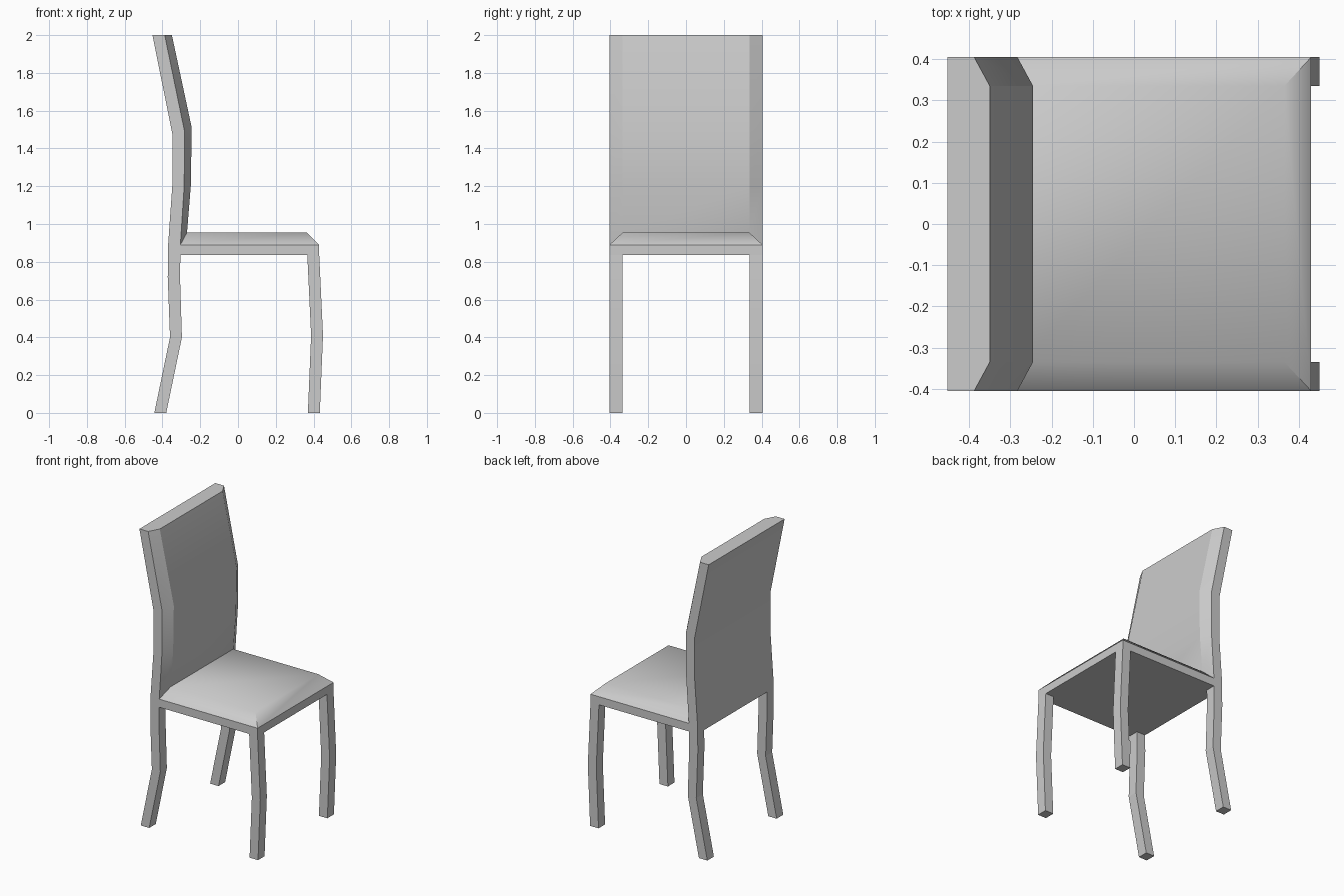
import bpy
import bmesh

if "Cube" in bpy.data.objects:
    bpy.data.objects.remove(bpy.data.objects["Cube"])

W, I = 0.405, 0.335  # outer and inner half widths


def loft(name, rings, smooth=0.5):
    """Skin a stack of matching closed rings and cap both ends."""
    bm = bmesh.new()
    rows = [[bm.verts.new(p) for p in ring] for ring in rings]
    n = len(rows[0])
    for a, b in zip(rows, rows[1:]):
        for i in range(n):
            j = (i + 1) % n
            bm.faces.new((a[i], a[j], b[j], b[i]))
    bm.faces.new(rows[0][::-1])
    bm.faces.new(rows[-1])
    bmesh.ops.recalc_face_normals(bm, faces=bm.faces)
    mesh = bpy.data.meshes.new(name)
    bm.to_mesh(mesh)
    bm.free()
    ob = bpy.data.objects.new(name, mesh)
    bpy.context.collection.objects.link(ob)
    bpy.ops.object.select_all(action='DESELECT')
    ob.select_set(True)
    bpy.context.view_layer.objects.active = ob
    bpy.ops.object.shade_smooth_by_angle(angle=smooth)
    return ob


def rect(x0, x1, y0, y1, z):
    return [(x0, y0, z), (x1, y0, z), (x1, y1, z), (x0, y1, z)]


# Bent legs: (rear x, front x, z) from floor to seat
front_path = [(0.37, 0.433, 0), (0.387, 0.45, 0.41), (0.367, 0.43, 0.835)]
back_path = [(-0.443, -0.38, 0), (-0.36, -0.297, 0.40),
             (-0.372, -0.307, 0.72), (-0.37, -0.305, 0.835)]
for side, (y0, y1) in (("left", (-W, -I)), ("right", (I, W))):
    for part, path in (("front", front_path), ("back", back_path)):
        loft(f"{part}_leg_{side}", [rect(a, b, y0, y1, z) for a, b, z in path], 0.1)

# Seat: flat frame with a softly shaded sloping cushion top
loft("seat_frame", [rect(-0.305, 0.43, -W, W, z) for z in (0.835, 0.89)])
loft("seat_cushion", [rect(-0.305, 0.43, -W, W, 0.89),
                      rect(-0.27, 0.365, -I, I, 0.955)], 0.9)

# Backrest: (x, z) of the rear edge, side front edge and raised pad
back_rows = [
    ((-0.37, 0.835), (-0.305, 0.835), (-0.305, 0.835)),
    ((-0.37, 0.89), (-0.305, 0.89), (-0.27, 0.955)),
    ((-0.348, 1.20), (-0.285, 1.20), (-0.25, 1.20)),
    ((-0.348, 1.48), (-0.283, 1.49), (-0.245, 1.51)),
    ((-0.453, 2.0), (-0.388, 2.0), (-0.35, 2.0)),
]
rings = []
for r, f, p in back_rows:
    half = [(r, W), (f, W), (p, I)]
    rings.append([(c[0], -y, c[1]) for c, y in half]
                 + [(c[0], y, c[1]) for c, y in half[::-1]])
loft("backrest", rings, 0.4)
